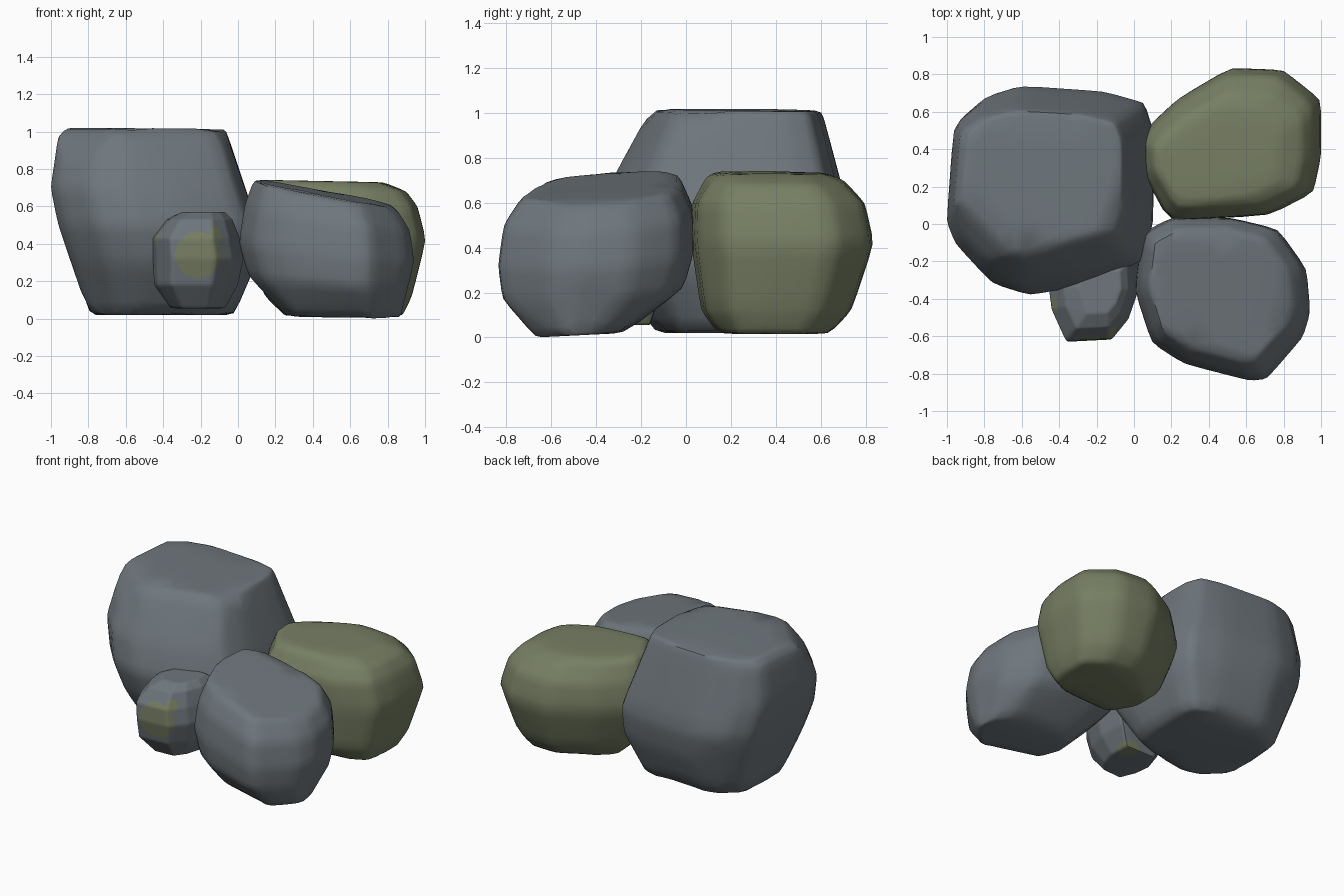
import bpy, bmesh, math
from mathutils import Vector

if "Cube" in bpy.data.objects:
    bpy.data.objects.remove(bpy.data.objects["Cube"])


def material(name, rgb):
    m = bpy.data.materials.new(name)
    m.diffuse_color = (*rgb, 1)
    m.use_nodes = True
    m.node_tree.nodes["Principled BSDF"].inputs["Base Color"].default_value = m.diffuse_color
    return m


SLATE = material("slate_grey", (0.158, 0.183, 0.203))
OLIVE = material("moss_olive", (0.185, 0.212, 0.126))


def rock(name, mats, outline, levels, cuts=(), patches=()):
    """Hull of one plan outline fitted to several levels
    (z, tilt in x, tilt in y, x0, x1, y0, y1), with corners cut off by
    planes (point, normal), then softened edges."""
    xs, ys = [p[0] for p in outline], [p[1] for p in outline]
    ax, bx, ay, by = min(xs), max(xs), min(ys), max(ys)
    bm = bmesh.new()
    for z, tx, ty, x0, x1, y0, y1 in levels:
        for px, py in outline:
            x = x0 + (px - ax) / (bx - ax) * (x1 - x0)
            y = y0 + (py - ay) / (by - ay) * (y1 - y0)
            dz = tx * (x - (x0 + x1) / 2) + ty * (y - (y0 + y1) / 2)
            bm.verts.new((x, y, max(z + dz, 0)))
    bmesh.ops.convex_hull(bm, input=bm.verts)
    loose = [v for v in bm.verts if not v.link_faces]
    bmesh.ops.delete(bm, geom=loose, context='VERTS')
    # chipped corners
    for co, no in cuts:
        bmesh.ops.bisect_plane(bm, geom=bm.verts[:] + bm.edges[:] + bm.faces[:],
                               plane_co=co, plane_no=no, clear_outer=True)
        bmesh.ops.holes_fill(bm, edges=[e for e in bm.edges if e.is_boundary], sides=0)
    # even out the facets and round off the edges a little
    bmesh.ops.dissolve_limit(bm, angle_limit=math.radians(9), verts=bm.verts, edges=bm.edges)
    bmesh.ops.triangulate(bm, faces=bm.faces)
    bmesh.ops.subdivide_edges(bm, edges=bm.edges, cuts=3, use_grid_fill=True)
    if patches:
        bmesh.ops.subdivide_edges(bm, edges=bm.edges, cuts=2, use_grid_fill=True)
    bmesh.ops.smooth_vert(bm, verts=bm.verts, factor=0.5,
                          use_axis_x=True, use_axis_y=True, use_axis_z=True)
    bmesh.ops.recalc_face_normals(bm, faces=bm.faces)
    # moss patches: faces near the patch centres
    for f in bm.faces:
        c = f.calc_center_median()
        if any((c - Vector(p)).length < r for p, r in patches):
            f.material_index = 1
    me = bpy.data.meshes.new(name)
    bm.to_mesh(me)
    bm.free()
    for m in mats:
        me.materials.append(m)
    ob = bpy.data.objects.new(name, me)
    bpy.context.collection.objects.link(ob)
    bpy.ops.object.select_all(action='DESELECT')
    ob.select_set(True)
    bpy.context.view_layer.objects.active = ob
    bpy.ops.object.shade_smooth_by_angle(angle=math.radians(50))
    return ob


# tall grey boulder at the back left
rock("tall_boulder", [SLATE],
     [(-1, 0), (-.96, .56), (-.82, .68), (-.62, .74), (-.17, .71), (.05, .65), (.1, .5),
      (.1, 0), (.04, -.2), (-.3, -.33), (-.58, -.38), (-.78, -.32), (-.95, -.13)],
     [(.02, 0, 0, -.80, -.02, -.14, .60),
      (.30, 0, 0, -.90, .10, -.33, .71),
      (.50, 0, 0, -.965, .105, -.385, .745),
      (.70, 0, 0, -1.005, .035, -.335, .69),
      (.97, 0, 0, -.965, -.05, -.19, .62),
      (1.015, -.01, -.01, -.92, -.07, -.16, .60)],
     cuts=[((-.80, -.02, 1.0), (-.5, -.5, .6))])

# olive boulder at the back right
rock("mossy_boulder", [OLIVE],
     [(.05, .45), (.06, .28), (.2, .02), (.5, .03), (.73, .05), (.96, .17), (1, .36),
      (1, .66), (.8, .82), (.52, .83), (.25, .67), (.1, .53)],
     [(.015, 0, 0, .25, .88, .14, .64),
      (.12, 0, 0, .14, .93, .06, .74),
      (.42, 0, 0, .03, 1.005, .015, .84),
      (.60, 0, 0, .05, .96, .02, .80),
      (.70, -.05, 0, .10, .90, .08, .71),
      (.735, -.02, 0, .14, .78, .13, .62)])

# grey boulder at the front right, its top sloping down to the right
rock("front_boulder", [SLATE],
     [(.02, -.2), (.01, -.35), (.1, -.63), (.27, -.74), (.62, -.83), (.71, -.82), (.9, -.6),
      (.94, -.47), (.92, -.24), (.77, -.03), (.52, .03), (.2, .03), (.05, -.05)],
     [(.01, 0, .05, .26, .87, -.67, -.27),
      (.20, -.06, .05, .05, .92, -.82, -.01),
      (.36, -.10, .05, 0, .945, -.84, .035),
      (.54, -.14, .04, .03, .92, -.815, .03),
      (.67, -.18, .05, .08, .84, -.73, -.03)])

# small rock in front with moss patches on its front, side and underside
rock("small_rock", [SLATE, OLIVE],
     [(-.46, -.36), (-.44, -.48), (-.36, -.62), (-.12, -.61), (-.03, -.52), (.03, -.38),
      (.02, -.2), (-.36, -.2)],
     [(.055, 0, 0, -.36, -.07, -.50, -.16),
      (.18, 0, 0, -.45, 0, -.60, -.12),
      (.32, 0, 0, -.455, .03, -.63, -.12),
      (.43, 0, 0, -.46, .01, -.625, -.12),
      (.53, 0, 0, -.38, -.03, -.56, -.2),
      (.57, 0, 0, -.30, -.07, -.48, -.25)],
     patches=[((-.21, -.62, .34), .125), ((-.43, -.43, .43), .05),
              ((-.10, -.59, .46), .05), ((-.12, -.20, .07), .07)])
